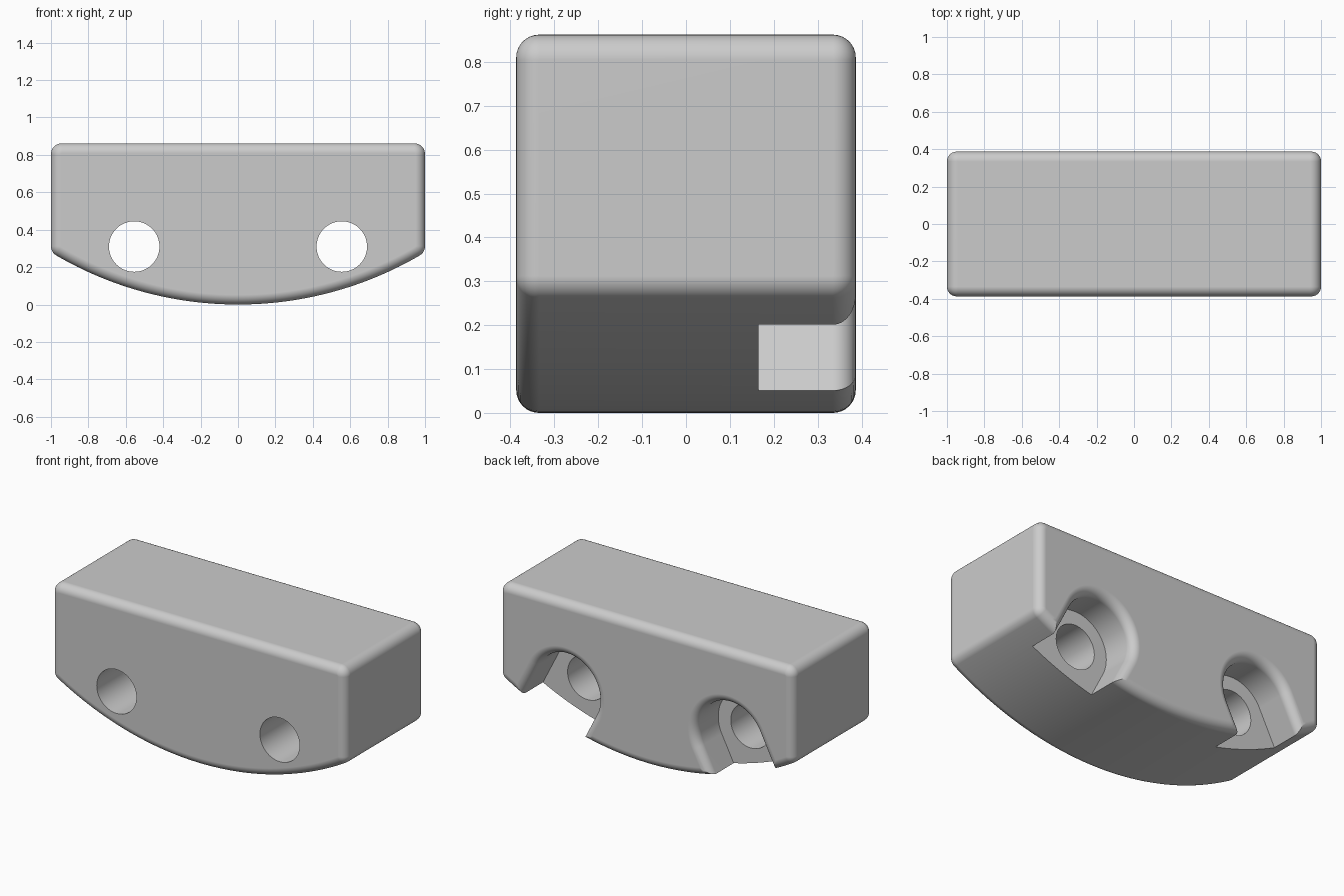
import bpy
import bmesh
from math import sin, cos, pi, radians, sqrt, asin

if "Cube" in bpy.data.objects:
    bpy.data.objects.remove(bpy.data.objects["Cube"])

HALF_DEPTH, HEIGHT, ARC = 0.387, 0.862, 1.93
CORNER, FILLET = 0.058, 0.052
HOLE_X, HOLE_Z, HOLE_R = 0.555, 0.31, 0.135
SLOT_R, SLOT_FLOOR, SLOT_LENGTH = 0.22, 0.165, 0.6
SLOT_TILT = radians(27)
STEPS = 8

grey = bpy.data.materials.new("plain_grey")
grey.use_nodes = True
grey.diffuse_color = (0.6, 0.6, 0.6, 1)
grey.node_tree.nodes["Principled BSDF"].inputs["Base Color"].default_value = (0.6, 0.6, 0.6, 1)


def arc(cx, cz, r, start, end, n):
    """Points on a circular arc in the xz plane."""
    angles = [start + (end - start) * i / n for i in range(n + 1)]
    return [(cx + r * cos(a), cz + r * sin(a)) for a in angles]


def body_profile(inset):
    """Block outline with a curved underside and rounded corners."""
    r = CORNER - inset
    cx = 1 - CORNER
    swing = asin(cx / (ARC - CORNER))
    low_z = ARC - sqrt((ARC - CORNER) ** 2 - cx ** 2)
    top_z = HEIGHT - CORNER
    down = -pi / 2
    pts = arc(0, ARC, ARC - inset, down - swing, down + swing, 64)
    pts += arc(cx, low_z, r, down + swing, 0, STEPS)[1:]
    pts += arc(cx, top_z, r, 0, pi / 2, STEPS)
    pts += arc(-cx, top_z, r, pi / 2, pi, STEPS)
    pts += arc(-cx, low_z, r, pi, 3 * pi / 2 - swing, STEPS)[:-1]
    return pts


def slot_profile(side, grow):
    """Round-topped slot running down and outward from the bolt hole."""
    tilt = side * SLOT_TILT
    r = SLOT_R + grow
    pts = arc(side * HOLE_X, HOLE_Z, r, tilt, tilt + pi, 48)
    dx, dz = sin(tilt) * SLOT_LENGTH, -cos(tilt) * SLOT_LENGTH
    return pts + [(pts[-1][0] + dx, pts[-1][1] + dz), (pts[0][0] + dx, pts[0][1] + dz)]


def loft(name, sections):
    """Solid skinned through (y, outline) sections, capped at both ends."""
    bm = bmesh.new()
    rings = [[bm.verts.new((x, y, z)) for x, z in pts] for y, pts in sections]
    for a, b in zip(rings, rings[1:]):
        for i in range(len(a)):
            j = (i + 1) % len(a)
            bm.faces.new((a[i], a[j], b[j], b[i]))
    bm.faces.new(rings[0])
    bm.faces.new(rings[-1])
    bmesh.ops.recalc_face_normals(bm, faces=bm.faces)
    mesh = bpy.data.meshes.new(name)
    bm.to_mesh(mesh)
    bm.free()
    mesh.materials.append(grey)
    obj = bpy.data.objects.new(name, mesh)
    bpy.context.collection.objects.link(obj)
    return obj


def cut(target, cutter):
    """Subtract the cutter for good and remove it."""
    cutter.hide_render = True
    bpy.context.view_layer.objects.active = target
    mod = target.modifiers.new("cut", 'BOOLEAN')
    mod.operation, mod.solver, mod.object = 'DIFFERENCE', 'EXACT', cutter
    bpy.ops.object.modifier_apply(modifier=mod.name)
    bpy.data.objects.remove(cutter)


# Block with rounded front and back rims
quarter = [pi / 2 * i / STEPS for i in range(STEPS + 1)]
rim = [(HALF_DEPTH - FILLET * (1 - sin(t)), FILLET * (1 - cos(t))) for t in quarter]
front = [(-y, body_profile(d)) for y, d in reversed(rim)]
back = [(y, body_profile(d)) for y, d in rim]
block = loft("mounting_block", front + back)

# Open slots with flared rims at the back, and bolt holes right through
for side in (-1, 1):
    flare = [(y, slot_profile(side, d)) for y, d in rim]
    outside = (HALF_DEPTH + 0.1, slot_profile(side, FILLET))
    cut(block, loft("slot_cutter", [(SLOT_FLOOR, slot_profile(side, 0))] + flare + [outside]))
    circle = arc(side * HOLE_X, HOLE_Z, HOLE_R, 0, 2 * pi, 64)[:-1]
    cut(block, loft("hole_cutter", [(-1, circle), (1, circle)]))

# Smooth fillets, crisp cut edges
bpy.ops.object.select_all(action='DESELECT')
block.select_set(True)
bpy.context.view_layer.objects.active = block
bpy.ops.object.shade_smooth_by_angle(angle=radians(30))
weighted = block.modifiers.new("even_shading", 'WEIGHTED_NORMAL')
weighted.keep_sharp = True
